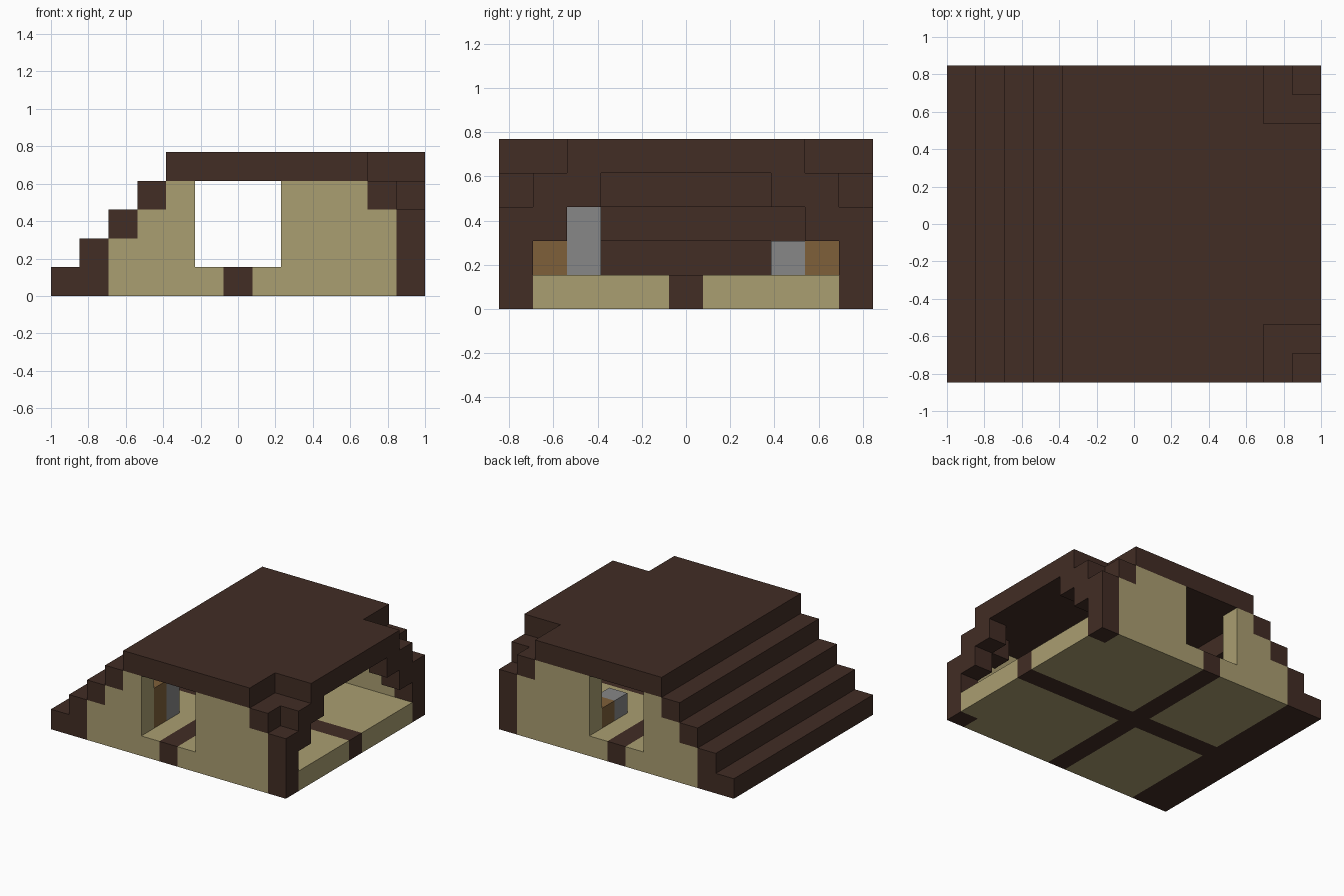
import bpy, bmesh, math
from mathutils import Vector

if "Cube" in bpy.data.objects:
    bpy.data.objects.remove(bpy.data.objects["Cube"], do_unlink=True)

# Building grid: block counts along x, y and z
NX, NY = 13, 11
UNIT = 2 / NX
LAST_Y = NY - 1


def material(name, rgb):
    mat = bpy.data.materials.new(name)
    mat.use_nodes = True
    colour = (*rgb, 1)
    mat.diffuse_color = colour
    mat.node_tree.nodes["Principled BSDF"].inputs["Base Color"].default_value = colour
    return mat


DARK = material("dark timber", (0.054, 0.026, 0.018))
TAN = material("pale planks", (0.402, 0.342, 0.165))
BROWN = material("brown wood", (0.212, 0.117, 0.042))
GREY = material("grey stone", (0.245, 0.245, 0.245))


def box(x0, x1, y0, y1, z0, z1):
    """Set of grid blocks, all bounds inclusive."""
    return {(x, y, z) for x in range(x0, x1 + 1)
            for y in range(y0, y1 + 1) for z in range(z0, z1 + 1)}


def mirror_y(cells):
    return {(x, LAST_Y - y, z) for x, y, z in cells}


def build(name, cells, mat):
    """One mesh from blocks: outer faces only, flat areas merged."""
    bm = bmesh.new()
    verts = {}

    def vert(corner):
        if corner not in verts:
            x, y, z = corner
            verts[corner] = bm.verts.new(
                Vector((x - NX / 2, y - NY / 2, z)) * UNIT)
        return verts[corner]

    for cell in sorted(cells):
        for axis in range(3):
            u, v = (axis + 1) % 3, (axis + 2) % 3
            for side in (0, 1):
                neighbour = list(cell)
                neighbour[axis] += 2 * side - 1
                if tuple(neighbour) in cells:
                    continue
                loop = []
                for du, dv in ((0, 0), (1, 0), (1, 1), (0, 1)):
                    c = list(cell)
                    c[axis] += side
                    c[u] += du
                    c[v] += dv
                    loop.append(vert(tuple(c)))
                bm.faces.new(loop if side else loop[::-1])
    bmesh.ops.dissolve_limit(bm, angle_limit=math.radians(1),
                             verts=bm.verts[:], edges=bm.edges[:])
    mesh = bpy.data.meshes.new(name)
    bm.to_mesh(mesh)
    bm.free()
    mesh.materials.append(mat)
    obj = bpy.data.objects.new(name, mesh)
    bpy.context.scene.collection.objects.link(obj)


# Floor: pale planks split by a cross of dark beams
corner_posts = box(12, 12, 0, 0, 0, 2) | box(12, 12, LAST_Y, LAST_Y, 0, 2)
beams = box(6, 6, 0, LAST_Y, 0, 0) | box(2, 12, 5, 5, 0, 0)
build("floor_beams", beams, DARK)
build("floor_planks", box(2, 12, 0, LAST_Y, 0, 0) - beams - corner_posts, TAN)

# Side walls with a doorway between their two halves
wall = set()
for z in (1, 2, 3):
    wall |= box(z + 1, 4, 0, 0, z, z)
    wall |= box(8, min(11, 13 - z), 0, 0, z, z)
build("front_wall", wall, TAN)
build("back_wall", mirror_y(wall), TAN)

# Stepped slope on the right side
steps = box(0, 1, 0, LAST_Y, 0, 0)
for k in (1, 2, 3):
    steps |= box(k, k, 0, LAST_Y, k, k)
build("stepped_slope", steps, DARK)

# Flat roof, narrowed over the open end
build("roof", box(4, 10, 0, LAST_Y, 4, 4) | box(11, 12, 2, LAST_Y - 2, 4, 4), DARK)

# Stepped arch around the open end
half_arch = (box(12, 12, 0, 0, 0, 2) | box(12, 12, 1, 1, 2, 3)
             | box(12, 12, 2, 2, 3, 3) | box(11, 11, 0, 1, 3, 3))
build("front_arch_half", half_arch, DARK)
build("back_arch_half", mirror_y(half_arch), DARK)

# Furniture blocks beside the doorways
build("front_cabinet", box(4, 4, 1, 1, 1, 2), BROWN)
build("front_stove", box(4, 4, 2, 2, 1, 2), GREY)
build("back_cabinet", box(8, 8, 9, 9, 1, 1), BROWN)
build("back_stove", box(8, 8, 8, 8, 1, 1), GREY)
